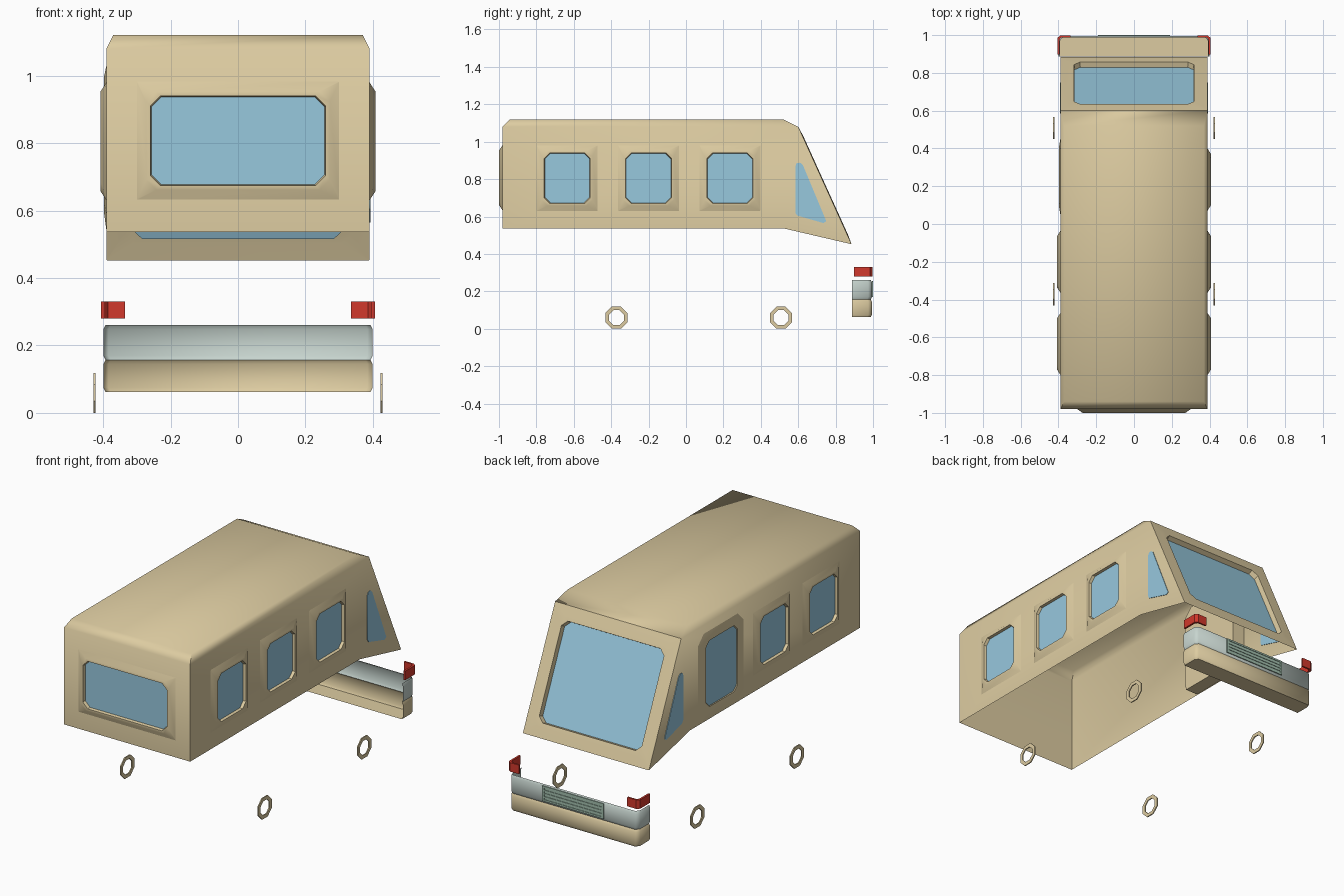
import bpy, bmesh, math
from mathutils import Vector

if "Cube" in bpy.data.objects:
    bpy.data.objects.remove(bpy.data.objects["Cube"])


def material(name, rgb):
    m = bpy.data.materials.new(name)
    m.diffuse_color = (*rgb, 1)
    m.use_nodes = True
    m.node_tree.nodes["Principled BSDF"].inputs["Base Color"].default_value = m.diffuse_color
    return m


TAN = material("tan paint", (0.72, 0.60, 0.355))
GLASS = material("blue glass", (0.31, 0.58, 0.73))
GREY = material("pale grey trim", (0.57, 0.66, 0.62))
GREEN = material("grey green grille", (0.36, 0.52, 0.42))
RED = material("red lamp", (0.64, 0.04, 0.025))


def build(name, verts, faces, mats, rule=None, fix=True, angle=35):
    """Make an object from points and index faces; rule gives the material index per face."""
    me = bpy.data.meshes.new(name)
    ob = bpy.data.objects.new(name, me)
    bpy.context.collection.objects.link(ob)
    bm = bmesh.new()
    vs = [bm.verts.new(v) for v in verts]
    for i, f in enumerate(faces):
        face = bm.faces.new([vs[k] for k in f])
        if rule:
            face.material_index = rule(i)
    if fix:
        bmesh.ops.recalc_face_normals(bm, faces=bm.faces)
    bm.to_mesh(me)
    bm.free()
    for m in mats:
        me.materials.append(m)
    bpy.ops.object.select_all(action='DESELECT')
    ob.select_set(True)
    bpy.context.view_layer.objects.active = ob
    bpy.ops.object.shade_smooth_by_angle(angle=math.radians(angle))
    return ob


def box(name, x0, x1, y0, y1, z0, z1, mat):
    v = [(x, y, z) for x in (x0, x1) for y in (y0, y1) for z in (z0, z1)]
    f = [(0, 1, 3, 2), (4, 6, 7, 5), (0, 4, 5, 1), (2, 3, 7, 6), (0, 2, 6, 4), (1, 5, 7, 3)]
    return build(name, v, f, [mat])


def octagon(w, h, c):
    """Rectangle of half size w, h with corners cut by c."""
    return [(-w + c, -h), (w - c, -h), (w, -h + c), (w, h - c),
            (w - c, h), (-w + c, h), (-w, h - c), (-w, -h + c)]


def framed_window(name, centre, u, n, outer, inner, lift, cut=0.002, drop=0.0, depth=0.003):
    """Raised frame sloping up to a chamfered pane, on the plane with axis u and normal n."""
    o, u, n = Vector(centre), Vector(u), Vector(n).normalized()
    v = n.cross(u)
    (W, H), (w, h) = outer, inner
    mw, mh = w + (W - w) * 0.3, h + (H - h) * 0.3
    rings = [(W, H, cut, 0, 0), (mw, mh, 0.03, lift, drop), (w, h, 0.03, lift, drop),
             (w - 0.003, h - 0.003, 0.03, depth, drop)]
    verts = [o + u * a + v * (b + d) + n * t
             for x, y, c, t, d in rings for a, b in octagon(x, y, c)]
    faces = [(r * 8 + k, r * 8 + (k + 1) % 8, r * 8 + 8 + (k + 1) % 8, r * 8 + 8 + k)
             for r in range(3) for k in range(8)]
    faces.append(tuple(range(24, 32)))
    return build(name, verts, faces, [TAN, GLASS], lambda i: int(i == 24), fix=False)


def prism(name, pts, offset, mat):
    """Thin plate: polygon extruded both ways along offset."""
    n, d = len(pts), Vector(offset)
    verts = [Vector(p) - d for p in pts] + [Vector(p) + d for p in pts]
    faces = [tuple(range(n)), tuple(range(n, 2 * n))]
    faces += [(k, (k + 1) % n, n + (k + 1) % n, n + k) for k in range(n)]
    return build(name, verts, faces, [mat])


# Body shell: side profile lofted across, open underneath and at the windshield
profile = [(-0.98, 0.537), (-0.98, 1.08), (-0.94, 1.12), (0.52, 1.12),
           (0.6, 1.08), (0.885, 0.452), (0.52, 0.537)]
verts = [(s * (0.37 if z > 1.1 else 0.39), y, z) for s in (-1, 1) for y, z in profile]
faces = [(k, k + 1, k + 8, k + 7) for k in range(4)]
for b in (0, 7):
    faces += [(b, b + 1, b + 4, b + 6), (b + 4, b + 5, b + 6), (b + 1, b + 2, b + 3, b + 4)]
build("body_shell", verts, faces, [TAN], angle=70)

# Side windows
for y in (-0.635, -0.2, 0.235):
    framed_window("right_window", (0.39, y, 0.805), (0, 1, 0), (1, 0, 0),
                  (0.163, 0.175), (0.123, 0.135), 0.018)
    if y < 0:
        framed_window("left_window", (-0.39, y, 0.805), (0, -1, 0), (-1, 0, 0),
                      (0.163, 0.175), (0.123, 0.135), 0.018)

# Door on the left side, a block reaching a little into the cabin
framed_window("side_door", (-0.39, 0.25, 0.785), (0, -1, 0), (-1, 0, 0),
              (0.2, 0.245), (0.14, 0.185), 0.007, cut=0.05, drop=0.01)
door = [(-0.35, 0.25 + a, 0.785 + b) for a, b in octagon(0.2, 0.245, 0.05)]
door[0], door[1] = (-0.35, 0.06, 0.54), (-0.35, 0.44, 0.54)
prism("door_block", door, (0.038, 0, 0), TAN)

# Window on the flat end
framed_window("end_window", (0, -0.98, 0.807), (1, 0, 0), (0, -1, 0),
              (0.3, 0.175), (0.26, 0.133), 0.02)

# Windshield: frame fills the sloped opening, pane set back
framed_window("windshield", (0, 0.7425, 0.766), (-1, 0, 0), (0, 0.628, 0.285),
              (0.39, 0.345), (0.317, 0.267), 0.004, depth=-0.024)

# Small cab side windows
tri = [(0.585, 0.62), (0.595, 0.605), (0.735, 0.565), (0.75, 0.575),
       (0.625, 0.875), (0.61, 0.888), (0.592, 0.885), (0.585, 0.87)]
for s in (-1, 1):
    prism("cab_side_window", [(s * 0.39, y, z) for y, z in tri], (0.003, 0, 0), GLASS)

# Bumper: thin open-backed wrap, grey above tan, with a tan bottom
levels = [(0.062, 0), (0.075, 0.006), (0.145, 0.006), (0.157, 0),
          (0.17, 0.006), (0.248, 0.006), (0.261, 0)]
verts = []
for z, o in levels:
    x, y = 0.393 + o, 0.988 + o
    verts += [(-x, 0.887, z), (-x, y - 0.02, z), (-x + 0.015, y, z),
              (x - 0.015, y, z), (x, y - 0.02, z), (x, 0.887, z)]
faces = [(r * 6 + k, r * 6 + k + 1, r * 6 + k + 7, r * 6 + k + 6)
         for r in range(6) for k in range(5)]
faces.append(tuple(range(6)))
build("bumper", verts, faces, [TAN, GREY], lambda i: int(15 <= i < 30), angle=50)

# Grille: backing, border and slats
box("grille_back", -0.18, 0.18, 0.9945, 0.997, 0.172, 0.248, GREEN)
for z in (0.17, 0.245):
    box("grille_border", -0.19, 0.19, 0.9945, 1.0, z, z + 0.01, GREEN)
for x in (-0.19, 0.178):
    box("grille_border_side", x, x + 0.012, 0.9945, 1.0, 0.17, 0.255, GREEN)
for k in range(3):
    z = 0.19 + k * 0.018
    box("grille_slat", -0.178, 0.178, 0.9945, 1.0, z, z + 0.008, GREEN)

# Corner lamps: L-shaped thin wraps
for s in (-1, 1):
    path = [(0.335, 0.998), (0.39, 0.998), (0.406, 0.985), (0.406, 0.897),
            (0.395, 0.897), (0.395, 0.975), (0.385, 0.988), (0.335, 0.988)]
    prism("corner_lamp", [(s * x, y, 0.305) for x, y in path], (0, 0, 0.025), RED)

# Wheel rings: eight-sided thin hoops
for s in (-1, 1):
    for y in (-0.372, 0.508):
        verts, faces = [], []
        for r, x in ((0.064, 0.422), (0.064, 0.428), (0.043, 0.428), (0.043, 0.422)):
            for k in range(8):
                a = math.radians(22.5 + 45 * k)
                verts.append((s * x, y + r * math.cos(a), 0.0592 + r * math.sin(a)))
        for r in range(4):
            q = (r + 1) % 4
            faces += [(r * 8 + k, r * 8 + (k + 1) % 8, q * 8 + (k + 1) % 8, q * 8 + k)
                      for k in range(8)]
        build("wheel_ring", verts, faces, [TAN])
